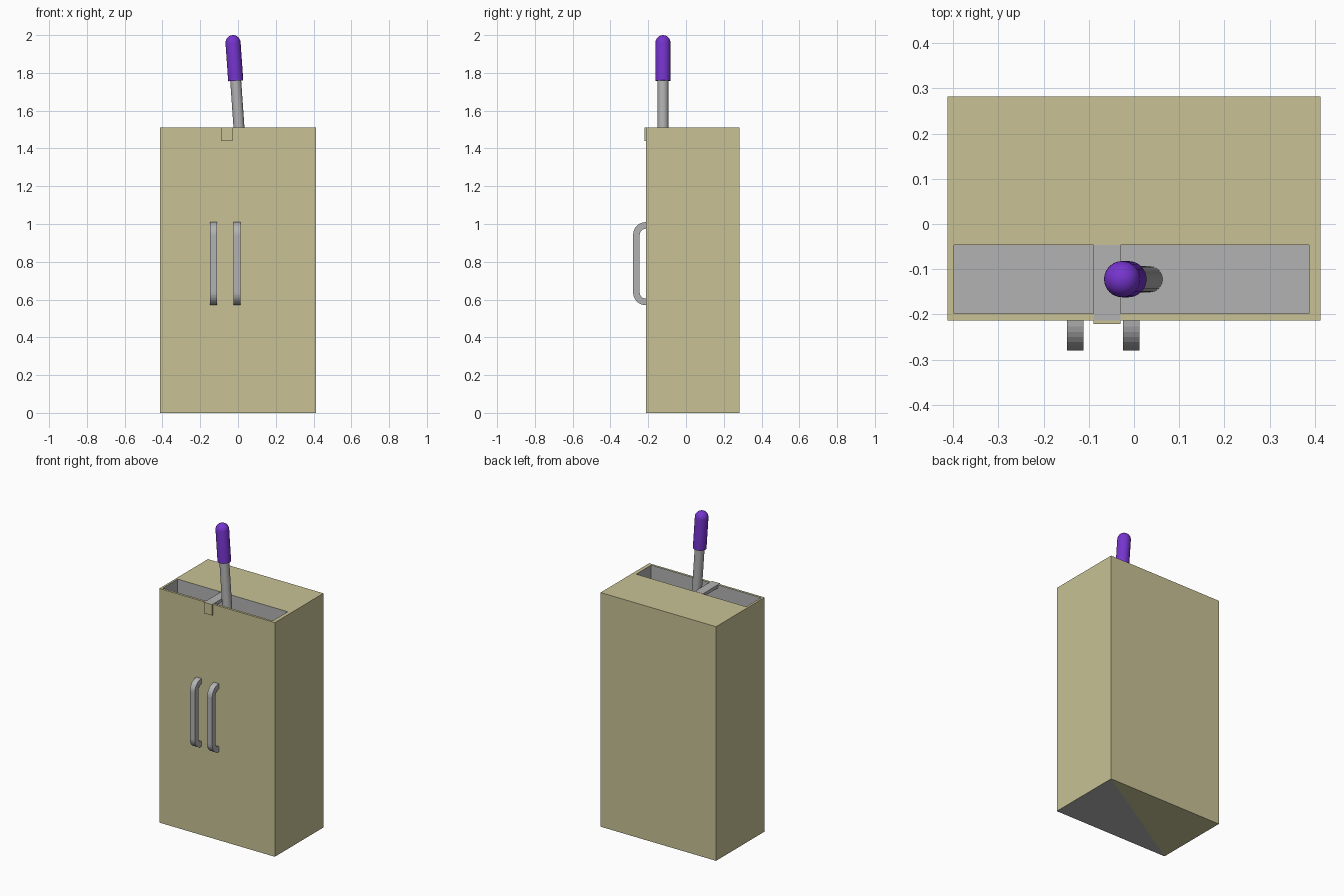
import bpy, bmesh, math
from mathutils import Vector, Matrix

if "Cube" in bpy.data.objects:
    bpy.data.objects.remove(bpy.data.objects["Cube"])


def material(name, rgb):
    m = bpy.data.materials.new(name)
    m.diffuse_color = (*rgb, 1)
    m.use_nodes = True
    m.node_tree.nodes["Principled BSDF"].inputs["Base Color"].default_value = m.diffuse_color
    return m


TAN = material("tan", (0.58, 0.54, 0.30))
GREY = material("grey", (0.45, 0.45, 0.45))
PURPLE = material("purple", (0.18, 0.035, 0.62))


def finish(name, bm, mats):
    me = bpy.data.meshes.new(name)
    bm.to_mesh(me)
    bm.free()
    ob = bpy.data.objects.new(name, me)
    bpy.context.collection.objects.link(ob)
    for m in mats:
        me.materials.append(m)
    return ob


def box(name, x0, x1, y0, y1, z0, z1, mat):
    bm = bmesh.new()
    size = Matrix.Diagonal((x1 - x0, y1 - y0, z1 - z0, 1))
    mid = Matrix.Translation(((x0 + x1) / 2, (y0 + y1) / 2, (z0 + z1) / 2))
    bmesh.ops.create_cube(bm, size=1, matrix=mid @ size)
    return finish(name, bm, [mat])


# Cabinet body with a sunken grey slot in the top
X0, X1, Y0, Y1, H = -0.412, 0.412, -0.213, 0.282, 1.51
SX0, SX1, SY0, SY1, FLOOR = -0.398, 0.387, -0.198, -0.046, 1.10


def ring(bm, x0, x1, y0, y1, z):
    return [bm.verts.new((x, y, z)) for x, y in
            ((x0, y0), (x1, y0), (x1, y1), (x0, y1))]


bm = bmesh.new()
loops = [ring(bm, X0, X1, Y0, Y1, 0), ring(bm, X0, X1, Y0, Y1, H),
         ring(bm, SX0, SX1, SY0, SY1, H), ring(bm, SX0, SX1, SY0, SY1, FLOOR)]
for level in range(3):
    a, b = loops[level], loops[level + 1]
    for i in range(4):
        j = (i + 1) % 4
        f = bm.faces.new((a[i], a[j], b[j], b[i]))
        f.material_index = int(level == 2)
bm.faces.new(loops[3]).material_index = 1
# The underside is half grey, half tan along its diagonal
b = loops[0]
bm.faces.new((b[0], b[2], b[1])).material_index = 1
bm.faces.new((b[0], b[3], b[2]))
finish("cabinet_body", bm, [TAN, GREY])

# Divider strip over the slot, with a tab folded down the front
box("divider_strip", -0.089, -0.03, Y0, SY1, H - 0.02, H + 0.001, GREY)
box("front_tab", -0.089, -0.03, -0.221, Y0, 1.44, H + 0.001, TAN)


# Pull handles: a flat bar bent round two quarter circles
def handle(name, cx, half=0.018, thick=0.035, r=0.067, z0=0.57, z1=1.01, n=8):
    front = Y0 - r
    outer, inner = [], []
    for zc, start in ((z1 - r, 90), (z0 + r, 180)):
        for k in range(n + 1):
            t = math.radians(start + 90 * k / n)
            d = Vector((math.cos(t), math.sin(t)))
            c = Vector((front + r, zc))
            outer.append(c + d * r)
            inner.append(c + d * (r - thick))
    bm = bmesh.new()
    rows = [[bm.verts.new((cx + s * half, p.x, p.y))
             for p, s in ((o, -1), (o, 1), (i, 1), (i, -1))]
            for o, i in zip(outer, inner)]
    for a, b in zip(rows, rows[1:]):
        for k in range(4):
            m = (k + 1) % 4
            bm.faces.new((a[k], a[m], b[m], b[k]))
    bm.faces.new(rows[0])
    bm.faces.new(rows[-1])
    bmesh.ops.recalc_face_normals(bm, faces=bm.faces)
    return finish(name, bm, [GREY])


handle("left_handle", -0.13)
handle("right_handle", -0.006)


# Tilted lever: lathe (radius, height) profiles about a leaning axis
def lathe(name, profile, mat, sides=32):
    bm = bmesh.new()
    base, lean = Vector((0.034, -0.122, 1.10)), Matrix.Rotation(-0.07, 4, 'Y')
    place = Matrix.Translation(base) @ lean
    rows = []
    for r, h in profile:
        rows.append([bm.verts.new(place @ Vector((
            r * math.cos(math.tau * k / sides),
            r * math.sin(math.tau * k / sides), h))) for k in range(sides)])
    for a, b in zip(rows, rows[1:]):
        for k in range(sides):
            m = (k + 1) % sides
            bm.faces.new((a[k], a[m], b[m], b[k]))
    bm.faces.new(rows[0][::-1])
    bm.faces.new(rows[-1])
    ob = finish(name, bm, [mat])
    bpy.context.view_layer.objects.active = ob
    ob.select_set(True)
    bpy.ops.object.shade_smooth_by_angle(angle=math.radians(40))
    ob.select_set(False)


lathe("lever_rod", [(0.029, 0), (0.029, 0.68)], GREY)
R, TOP = 0.04, 0.902
dome = [(R * math.cos(t), TOP - R + R * math.sin(t))
        for t in (math.radians(a) for a in range(0, 90, 11))]
lathe("lever_grip", [(R, 0.66)] + dome, PURPLE)
